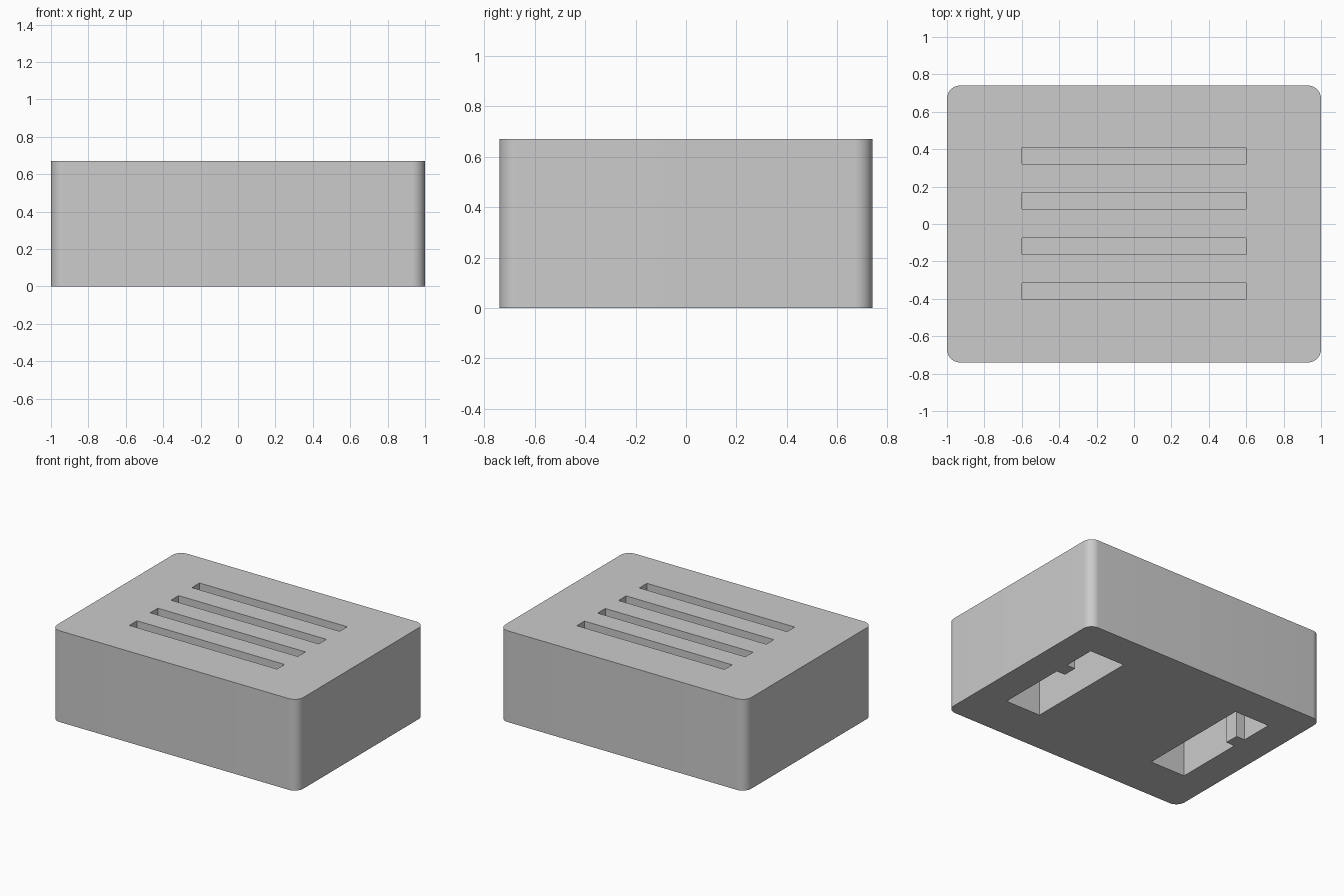
import bpy
import bmesh
import math

if "Cube" in bpy.data.objects:
    bpy.data.objects.remove(bpy.data.objects["Cube"], do_unlink=True)

HALF_X, HALF_Y, HEIGHT, RADIUS = 1.0, 0.74, 0.67, 0.07
SLOT_DEPTH, POCKET_DEPTH = 0.1, 0.45

grey = bpy.data.materials.new("plain grey")
grey.use_nodes = True
grey.diffuse_color = (0.6, 0.6, 0.6, 1)
grey.node_tree.nodes["Principled BSDF"].inputs["Base Color"].default_value = (0.6, 0.6, 0.6, 1)


def add_prism(bm, outline, z0, z1):
    """Extrude a closed xy outline from z0 up to z1."""
    face = bm.faces.new([bm.verts.new((x, y, z0)) for x, y in outline])
    top = bmesh.ops.extrude_face_region(bm, geom=[face])["geom"]
    verts = [g for g in top if isinstance(g, bmesh.types.BMVert)]
    bmesh.ops.translate(bm, verts=verts, vec=(0, 0, z1 - z0))


def finish(bm, name):
    bmesh.ops.recalc_face_normals(bm, faces=bm.faces[:])
    mesh = bpy.data.meshes.new(name)
    bm.to_mesh(mesh)
    bm.free()
    mesh.materials.append(grey)
    obj = bpy.data.objects.new(name, mesh)
    bpy.context.collection.objects.link(obj)
    return obj


# Block with rounded upright corners
outline = []
steps = 12
for i, (sx, sy) in enumerate([(1, 1), (-1, 1), (-1, -1), (1, -1)]):
    for k in range(steps + 1):
        a = math.pi / 2 * (i + k / steps)
        outline.append((sx * (HALF_X - RADIUS) + RADIUS * math.cos(a),
                        sy * (HALF_Y - RADIUS) + RADIUS * math.sin(a)))
bm = bmesh.new()
add_prism(bm, outline, 0, HEIGHT)
body = finish(bm, "block_body")

# Four blind slots in the top
cut = bmesh.new()
for i in range(4):
    y = 0.003 + (i - 1.5) * 0.242
    add_prism(cut, [(-0.6, y - 0.044), (0.6, y - 0.044), (0.6, y + 0.044), (-0.6, y + 0.044)],
              HEIGHT - SLOT_DEPTH, HEIGHT + 0.1)

# Two mirrored pockets in the underside, each with a key on its outer wall
pocket = [(0.485, -0.4), (0.77, -0.4), (0.77, 0.12), (0.70, 0.12),
          (0.70, 0.225), (0.77, 0.225), (0.77, 0.47), (0.485, 0.47)]
for side in (1, -1):
    add_prism(cut, [(side * x, y) for x, y in pocket], -0.1, POCKET_DEPTH)
cutter = finish(cut, "slot_and_pocket_cutter")
cutter.hide_render = True

# Cut, then drop the helper
bpy.ops.object.select_all(action="DESELECT")
body.select_set(True)
bpy.context.view_layer.objects.active = body
mod = body.modifiers.new("cut", "BOOLEAN")
mod.operation = "DIFFERENCE"
mod.solver = "EXACT"
mod.object = cutter
bpy.ops.object.modifier_apply(modifier=mod.name)
bpy.data.objects.remove(cutter, do_unlink=True)
bpy.ops.object.shade_smooth_by_angle(angle=math.radians(30))
